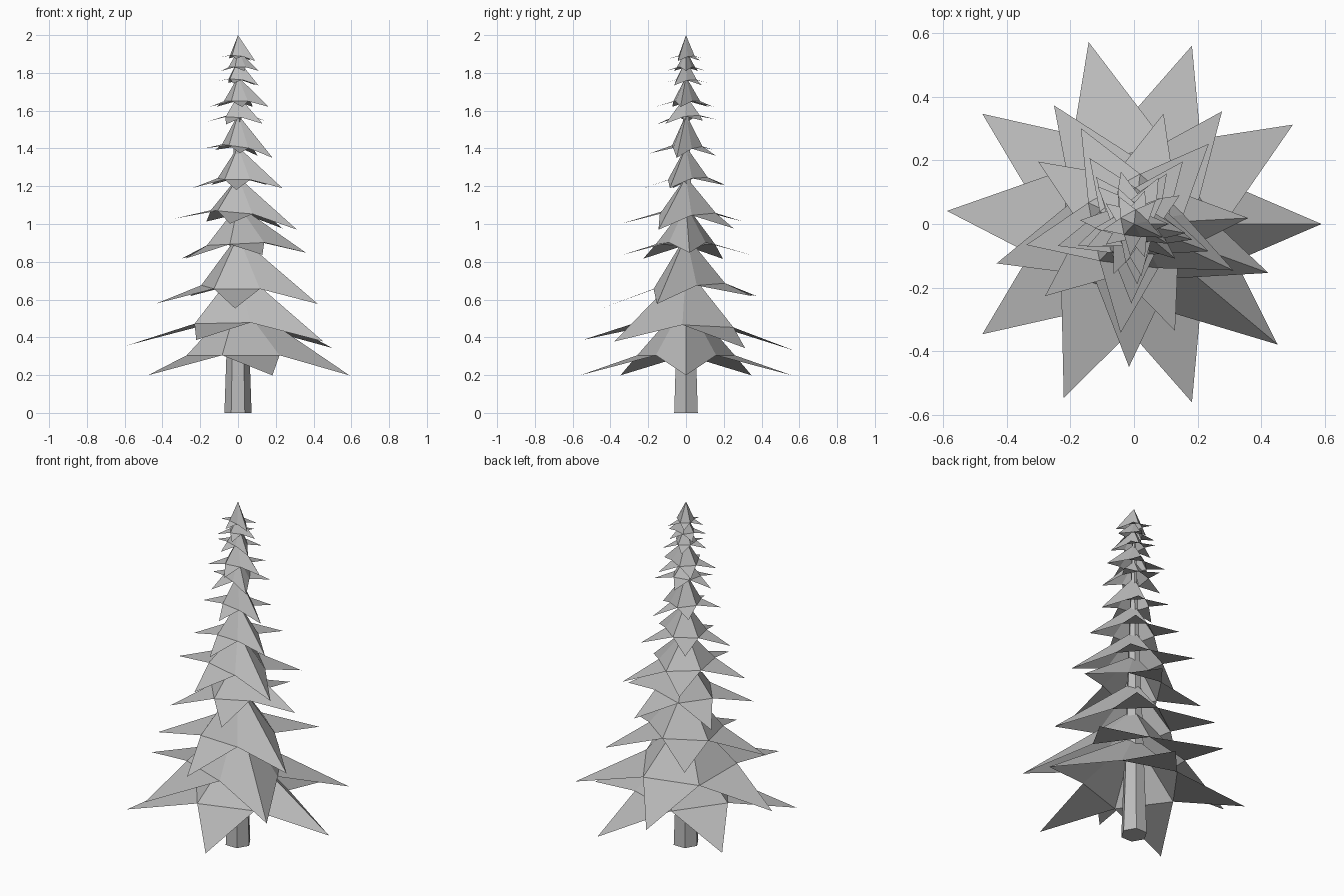
import bpy
import bmesh
from math import radians, cos, sin
from mathutils import Vector

default_cube = bpy.data.objects.get("Cube")
if default_cube:
    bpy.data.objects.remove(default_cube, do_unlink=True)

SIDES = 5
STEP = 360 / SIDES
COLLAR_RATIO = 0.46   # collar radius relative to the reach of the tips
DROOP_RATIO = 0.18    # how far the tips hang below the collar


def make_material(name, colour):
    material = bpy.data.materials.new(name)
    material.use_nodes = True
    material.diffuse_color = colour
    shader = next(n for n in material.node_tree.nodes if n.type == "BSDF_PRINCIPLED")
    shader.inputs["Base Color"].default_value = colour
    return material


def finish_object(name, bm, material):
    mesh = bpy.data.meshes.new(name)
    bm.to_mesh(mesh)
    bm.free()
    mesh.materials.append(material)
    tree_part = bpy.data.objects.new(name, mesh)
    bpy.context.collection.objects.link(tree_part)
    return tree_part


def polar(radius, degrees, height, lean_x, lean_y):
    """Point around the trunk, raised or lowered by the lean of its tier."""
    x = radius * cos(radians(degrees))
    y = radius * sin(radians(degrees))
    return Vector((x, y, height + lean_x * x + lean_y * y))


def branch_tier(name, material, apex_z, collar_z, reach, turn, lean_x=0, lean_y=0):
    """Open five-sided cone with a pointed leaf growing from every lower edge."""
    bm = bmesh.new()
    apex = bm.verts.new((0, 0, apex_z))
    collar, tips = [], []
    for i in range(SIDES):
        angle = turn + i * STEP
        collar.append(bm.verts.new(polar(
            reach * COLLAR_RATIO, angle - STEP / 2, collar_z, lean_x, lean_y)))
        tips.append(bm.verts.new(polar(
            reach, angle, collar_z - reach * DROOP_RATIO, lean_x, lean_y)))
    for i, tip in enumerate(tips):
        start, end = collar[i], collar[(i + 1) % SIDES]
        if i == 0:
            # The first leaf is folded along a ridge running up to the apex
            bm.faces.new((apex, start, tip))
            bm.faces.new((apex, tip, end))
        else:
            bm.faces.new((apex, start, end))
            bm.faces.new((start, tip, end))
    return finish_object(name, bm, material)


def tapered_trunk(material):
    bm = bmesh.new()
    height = 1.9
    bmesh.ops.create_cone(bm, cap_ends=True, segments=6,
                          radius1=0.072, radius2=0.006, depth=height)
    # Put a corner on the x axis and stand the trunk on the ground
    corner = max(bm.verts, key=lambda v: v.co.xy.length).co
    spin = -Vector((1, 0)).angle_signed(corner.xy)
    for vert in bm.verts:
        x, y, z = vert.co
        vert.co = (x * cos(spin) + y * sin(spin),
                   y * cos(spin) - x * sin(spin), z + height / 2)
    return finish_object("trunk", bm, material)


grey = make_material("plain grey", (0.5, 0.5, 0.5, 1))
tapered_trunk(grey)

# Branch tiers from the ground up: apex, collar height, reach, turn, lean
branch_tier("lowest_branches", grey, 0.6, 0.305, 0.59, 0)
branch_tier("second_branches", grey, 0.77, 0.465, 0.59, 320, lean_y=-0.05)
branch_tier("third_branches", grey, 0.94, 0.67, 0.45, 340, lean_y=0.08)
branch_tier("fourth_branches", grey, 1.1, 0.895, 0.36, 3, lean_x=0.05)
branch_tier("fifth_branches", grey, 1.25, 1.06, 0.345, 335, lean_x=-0.09)
branch_tier("sixth_branches", grey, 1.41, 1.24, 0.25, 340, lean_y=0.06)
branch_tier("seventh_branches", grey, 1.58, 1.41, 0.19, 345, lean_x=-0.14)
branch_tier("eighth_branches", grey, 1.68, 1.57, 0.17, 320, lean_y=0.08)
branch_tier("ninth_branches", grey, 1.78, 1.65, 0.165, 350)
branch_tier("tenth_branches", grey, 1.87, 1.765, 0.125, 330, lean_x=-0.08)
branch_tier("eleventh_branches", grey, 1.92, 1.83, 0.11, 0)
branch_tier("crown_branches", grey, 2, 1.89, 0.1, 335, lean_x=-0.1)
